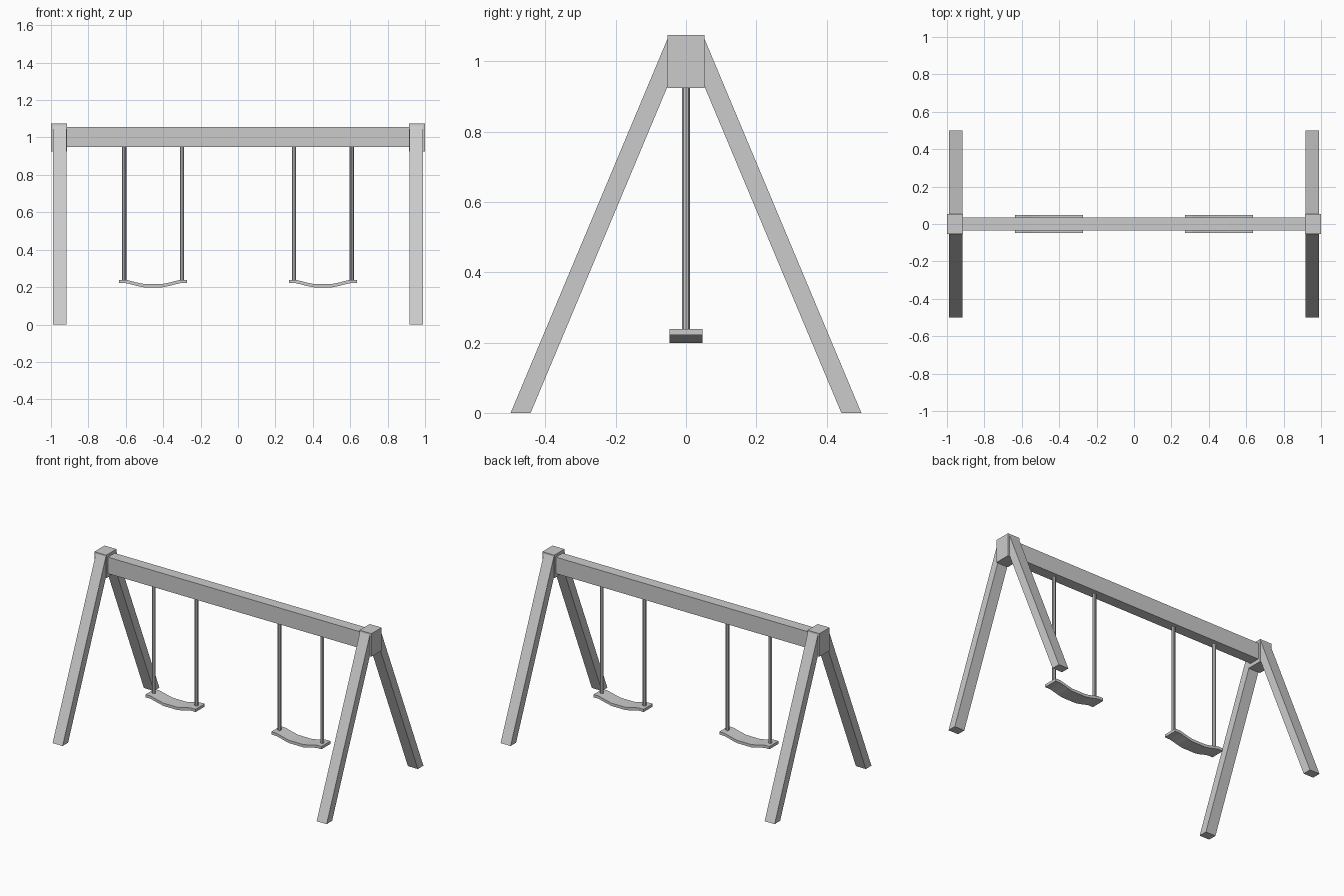
import bpy, bmesh
from mathutils import Matrix

if "Cube" in bpy.data.objects:
    bpy.data.objects.remove(bpy.data.objects["Cube"])


def finish(name, bm):
    bmesh.ops.recalc_face_normals(bm, faces=bm.faces)
    mesh = bpy.data.meshes.new(name)
    bm.to_mesh(mesh)
    bm.free()
    ob = bpy.data.objects.new(name, mesh)
    bpy.context.collection.objects.link(ob)
    return ob


def box(name, center, size):
    bm = bmesh.new()
    m = Matrix.Translation(center) @ Matrix.Diagonal((*size, 1))
    bmesh.ops.create_cube(bm, size=1, matrix=m)
    return finish(name, bm)


def extrude(name, outline, vec):
    """Solid from a closed planar outline pushed along vec."""
    bm = bmesh.new()
    face = bm.faces.new([bm.verts.new(p) for p in outline])
    geom = bmesh.ops.extrude_face_region(bm, geom=[face], use_keep_orig=True)["geom"]
    bmesh.ops.translate(bm, vec=vec, verts=[v for v in geom if isinstance(v, bmesh.types.BMVert)])
    return finish(name, bm)


def rope(name, x, z0, z1):
    bm = bmesh.new()
    bmesh.ops.create_cone(bm, cap_ends=True, segments=8, radius1=0.011, radius2=0.011,
                          depth=z1 - z0, matrix=Matrix.Translation((x, 0, (z0 + z1) / 2)))
    return finish(name, bm)


# Top beam
box("top_beam", (0, 0, 1.002), (1.84, 0.07, 0.107))

# Half of the seat's sagging top line: distance from middle, height
half = [(0.05, 0.217), (0.085, 0.224), (0.115, 0.232), (0.145, 0.239), (0.181, 0.239)]
top_line = [(-x, z) for x, z in reversed(half)] + half

for side, s in (("left", -1), ("right", 1)):
    # Corner block joining legs and beam
    box(f"{side}_corner_block", (s * 0.957, 0, 1.0), (0.086, 0.105, 0.15))

    # Splayed legs, cut level at the ground and upright at the block
    for end, d in (("front", -1), ("back", 1)):
        x = s * 0.953 - 0.036
        prof = [(0.499, 0), (0.442, 0), (0.052, 0.93), (0.052, 1.066)]
        extrude(f"{side}_{end}_leg", [(x, d * y, z) for y, z in prof], (0.072, 0, 0))

    # Swing seat
    cx = s * 0.454
    outline = [(cx + x, -0.047, z) for x, z in top_line]
    outline += [(cx + x, -0.047, z - 0.018) for x, z in reversed(top_line)]
    extrude(f"{side}_seat", outline, (0, 0.094, 0))

    # Ropes
    for inner, off in (("inner", -0.154), ("outer", 0.154)):
        rope(f"{side}_{inner}_rope", s * (0.454 + off), 0.23, 0.96)
